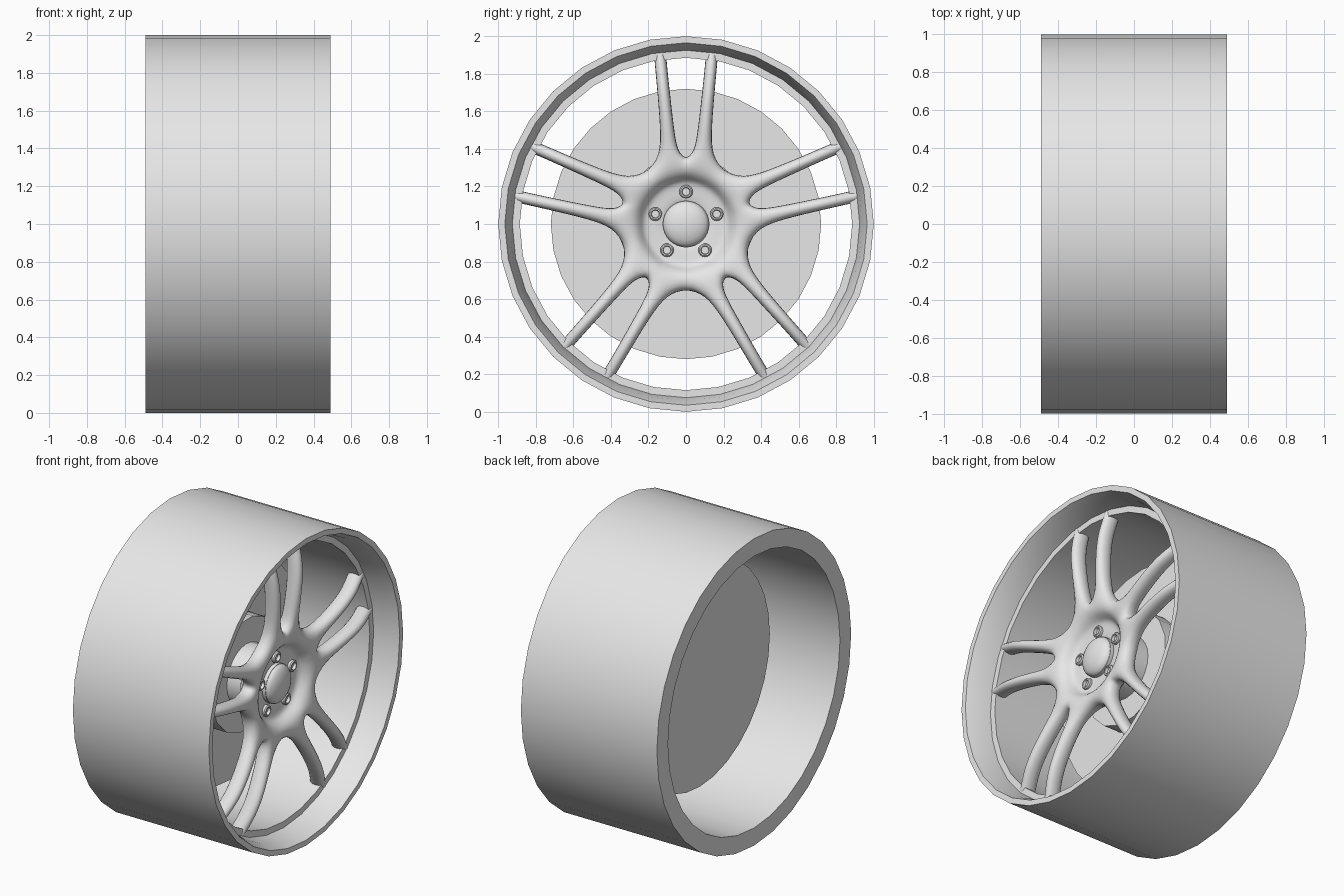
import bpy, bmesh, math
from math import sin, cos, radians

if "Cube" in bpy.data.objects:
    bpy.data.objects.remove(bpy.data.objects["Cube"])

grey = bpy.data.materials.new("light_grey")
grey.diffuse_color = (0.8, 0.8, 0.8, 1)
grey.use_nodes = True
grey.node_tree.nodes["Principled BSDF"].inputs["Base Color"].default_value = grey.diffuse_color


def finish(bm, name, angle=30, subdiv=0):
    bmesh.ops.remove_doubles(bm, verts=bm.verts, dist=0.0005)
    bmesh.ops.recalc_face_normals(bm, faces=bm.faces)
    me = bpy.data.meshes.new(name)
    bm.to_mesh(me)
    bm.free()
    me.materials.append(grey)
    ob = bpy.data.objects.new(name, me)
    bpy.context.collection.objects.link(ob)
    bpy.ops.object.select_all(action='DESELECT')
    ob.select_set(True)
    bpy.context.view_layer.objects.active = ob
    if subdiv:
        for p in me.polygons:
            p.use_smooth = True
        m = ob.modifiers.new("subdivision", 'SUBSURF')
        m.levels = m.render_levels = subdiv
    else:
        bpy.ops.object.shade_smooth_by_angle(angle=radians(angle))
    return ob


def lathe(name, profile, n, phase=0.0, cy=0.0, cz=1.0, closed=False, angle=30):
    """Spin an (x, radius) profile about an axis parallel to x."""
    bm = bmesh.new()
    rings = []
    for i in range(n):
        a = 2 * math.pi * (i + phase) / n
        rings.append([bm.verts.new((x, cy + r * sin(a), cz + r * cos(a)))
                      for x, r in profile])
    m = len(profile)
    for i in range(n):
        p, q = rings[i], rings[(i + 1) % n]
        for j in range(m if closed else m - 1):
            k = (j + 1) % m
            bm.faces.new((p[j], p[k], q[k], q[j]))
    return finish(bm, name, angle)


# rim barrel: front lip, sloped wall, step, inner barrel, flat back edge
lathe("rim_barrel", [(-.49, 1), (.49, 1), (.49, .965), (.42, .94), (.33, .925),
                     (.33, .885), (-.49, .885)], 32, closed=True)

# brake disc and hub behind the spokes
lathe("brake_disc", [(-.10, 0), (-.10, .72), (-.06, .72), (-.06, 0)], 32)
lathe("brake_hub", [(-.06, 0), (-.06, .362), (.06, .362), (.06, 0)], 16, phase=.5)
lathe("axle", [(.06, .2), (.24, .2)], 24)

# spoked face: half of one 72 degree sector as a cage, mirrored and repeated
def polar(r, x, degs):
    return [(r * sin(radians(d)), r * cos(radians(d)), x) for d in degs]


degs = (0, 8, 22, 36)
rows = [polar(r, x, degs) for r, x in
        ((.08, .268), (.205, .268), (.235, .285), (.27, .352))]
rows.append([(0, .345, .355), (.042, .39, .365), (.142, .37, .36),
             (.345 * sin(radians(36)), .345 * cos(radians(36)), .335)])
spoke = [rows[-1][1:3],
         [(.060, .50, .378), (.139, .50, .378)],
         [(.081, .68, .388), (.153, .68, .388)],
         [(.094, .80, .370), (.164, .80, .370)],
         [(.104, .91, .335), (.174, .91, .335)],
         [(.107, .96, .330), (.177, .96, .330)]]
quads = []
for a, b in zip(rows, rows[1:]):
    quads += [(a[j], a[j + 1], b[j + 1], b[j]) for j in range(3)]
for a, b in zip(spoke, spoke[1:]):
    quads.append((a[0], a[1], b[1], b[0]))

bm = bmesh.new()
for k in range(5):
    c, s = cos(radians(72 * k)), sin(radians(72 * k))
    for side in (1, -1):
        for q in quads:
            vs = [bm.verts.new((x, side * u * c + v * s, 1 - side * u * s + v * c))
                  for u, v, x in q]
            bm.faces.new(vs if side < 0 else vs[::-1])
bmesh.ops.remove_doubles(bm, verts=bm.verts, dist=0.0005)
geom = bmesh.ops.extrude_face_region(bm, geom=bm.faces[:], use_keep_orig=True)["geom"]
bmesh.ops.translate(bm, vec=(-.11, 0, 0),
                    verts=[g for g in geom if isinstance(g, bmesh.types.BMVert)])
finish(bm, "spoked_face", subdiv=2)

# domed centre cap
dome = [(.25, .125), (.285, .125)] + [
    (.285 + .05 * sin(radians(t)), .122 * cos(radians(t))) for t in range(0, 91, 15)]
lathe("centre_cap", dome, 32, angle=40)

# five lug nuts with hollow centres
for k in range(5):
    a = radians(72 * k)
    lathe("lug_nut", [(.25, .036), (.284, .036), (.290, .030), (.290, .023),
                      (.272, .020), (.272, 0)], 16,
          cy=.172 * sin(a), cz=1 + .172 * cos(a))
